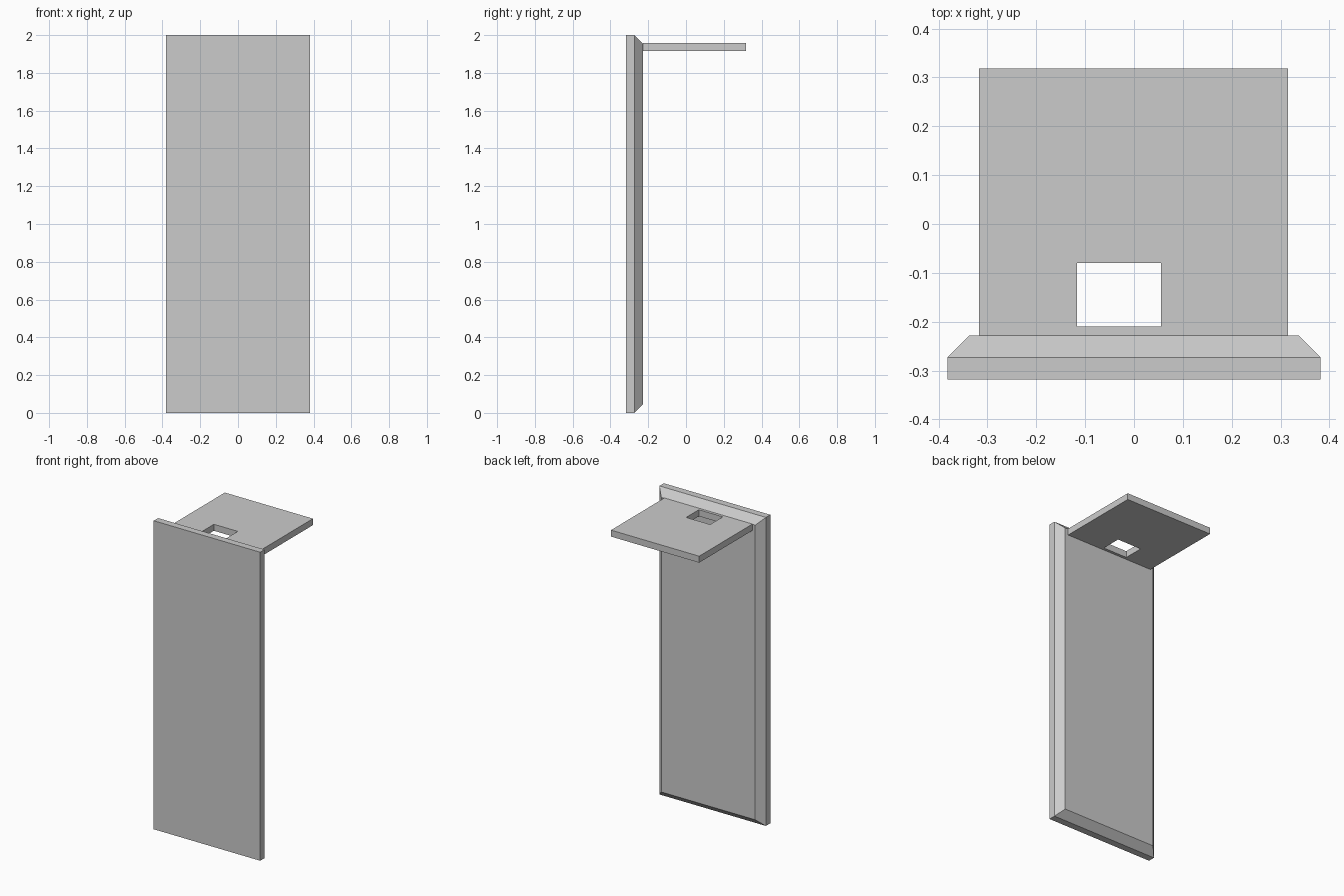
import bpy
import bmesh

cube = bpy.data.objects.get("Cube")
if cube:
    bpy.data.objects.remove(cube, do_unlink=True)

grey = bpy.data.materials.new("light_grey")
grey.use_nodes = True
colour = (0.6, 0.6, 0.6, 1)
grey.diffuse_color = colour
grey.node_tree.nodes["Principled BSDF"].inputs["Base Color"].default_value = colour


def finish(name, bm):
    bmesh.ops.recalc_face_normals(bm, faces=bm.faces)
    mesh = bpy.data.meshes.new(name)
    bm.to_mesh(mesh)
    bm.free()
    mesh.materials.append(grey)
    obj = bpy.data.objects.new(name, mesh)
    bpy.context.collection.objects.link(obj)
    return obj


def rectangle(x0, x1, a0, a1):
    return [(x0, a0), (x1, a0), (x1, a1), (x0, a1)]


def loft(bm, rings):
    """Join matching corner rings with flat side faces."""
    rows = [[bm.verts.new(p) for p in ring] for ring in rings]
    for low, high in zip(rows, rows[1:]):
        for i in range(4):
            j = (i + 1) % 4
            bm.faces.new((low[i], low[j], high[j], high[i]))
    return rows


# Upright panel with a wide chamfer around its back
half_width, height, chamfer = 0.382, 2.0, 0.045
bm = bmesh.new()
rings = []
for y, inset in ((-0.318, 0), (-0.273, 0), (-0.228, chamfer)):
    corners = rectangle(inset - half_width, half_width - inset, inset, height - inset)
    rings.append([(x, y, z) for x, z in corners])
rows = loft(bm, rings)
bm.faces.new(rows[0])
bm.faces.new(rows[-1])
finish("upright_panel", bm)

# Shelf with a rectangular slot: outer and inner walls joined in a closed loop
bottom, top = 1.915, 1.957
outer = rectangle(-0.317, 0.315, -0.228, 0.318)
slot = rectangle(-0.117, 0.055, -0.21, -0.08)
bm = bmesh.new()
loft(bm, [[(x, y, z) for x, y in shape] for shape, z in
          ((outer, bottom), (outer, top), (slot, top), (slot, bottom), (outer, bottom))])
bmesh.ops.remove_doubles(bm, verts=bm.verts, dist=0.0001)
finish("slotted_shelf", bm)
